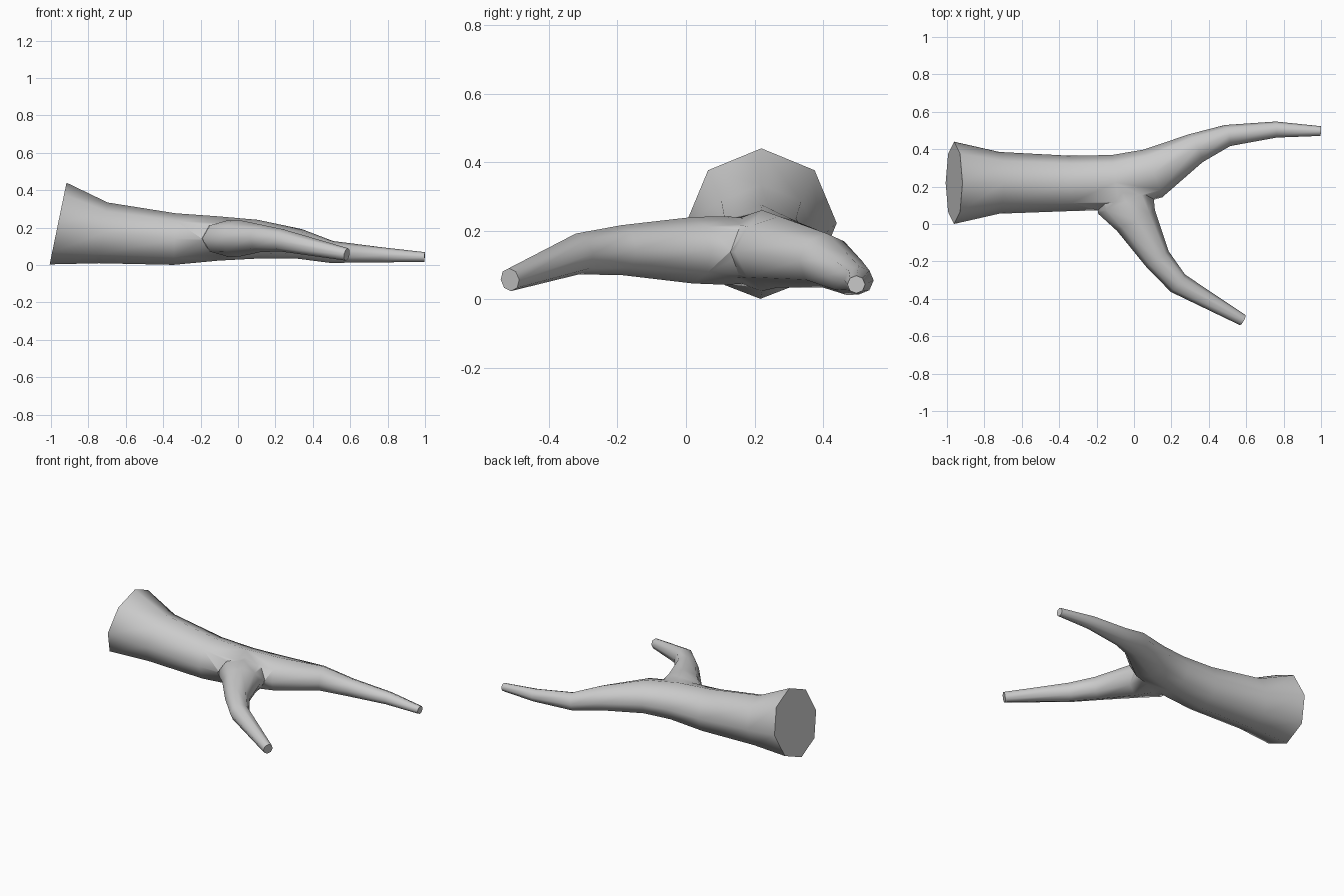
import bpy, bmesh, math
from mathutils import Vector

if "Cube" in bpy.data.objects:
    bpy.data.objects.remove(bpy.data.objects["Cube"], do_unlink=True)

bark = bpy.data.materials.new("grey bark")
bark.use_nodes = True
colour = (0.6, 0.6, 0.6, 1)
bark.diffuse_color = colour
bark.node_tree.nodes["Principled BSDF"].inputs["Base Color"].default_value = colour
SIDES = 8


def limb(name, rings):
    """Sweep an octagon along (x, y, z, half width, half height) rings."""
    bm = bmesh.new()
    centres = [Vector(r[:3]) for r in rings]
    loops = []
    for i, (c, r) in enumerate(zip(centres, rings)):
        before = (c - centres[i - 1]).normalized() if i else Vector()
        after = (centres[i + 1] - c).normalized() if i + 1 < len(rings) else Vector()
        along = (before + after).normalized()
        side = along.cross(Vector((0, 0, 1))).normalized()
        up = side.cross(along)
        angles = [math.tau * k / SIDES for k in range(SIDES)]
        loops.append([bm.verts.new(c + side * r[3] * math.cos(a) + up * r[4] * math.sin(a))
                      for a in angles])
    for a, b in zip(loops, loops[1:]):
        for k in range(SIDES):
            j = (k + 1) % SIDES
            bm.faces.new((a[k], a[j], b[j], b[k]))
    bm.faces.new(loops[0])
    bm.faces.new(loops[-1])
    bmesh.ops.recalc_face_normals(bm, faces=bm.faces)
    mesh = bpy.data.meshes.new(name)
    bm.to_mesh(mesh)
    bm.free()
    mesh.materials.append(bark)
    obj = bpy.data.objects.new(name, mesh)
    bpy.context.collection.objects.link(obj)
    return obj


# Trunk running on into the longer fork
trunk = limb("forked_log", [
    (-0.962, 0.22, 0.222, 0.22, 0.223),
    (-0.72, 0.22, 0.172, 0.165, 0.164),
    (-0.34, 0.217, 0.139, 0.148, 0.138),
    (-0.1, 0.222, 0.142, 0.148, 0.118),
    (0.1, 0.27, 0.138, 0.137, 0.104),
    (0.33, 0.405, 0.113, 0.083, 0.08),
    (0.5, 0.473, 0.07, 0.058, 0.059),
    (0.76, 0.505, 0.055, 0.043, 0.041),
    (0.998, 0.497, 0.043, 0.026, 0.026)])

# Shorter fork, flared where it leaves the trunk
fork = limb("short_fork", [
    (-0.085, 0.23, 0.14, 0.13, 0.09),
    (-0.045, 0.12, 0.142, 0.16, 0.1),
    (0.01, 0.02, 0.143, 0.116, 0.097),
    (0.125, -0.187, 0.143, 0.073, 0.073),
    (0.235, -0.317, 0.132, 0.06, 0.06),
    (0.582, -0.514, 0.057, 0.031, 0.034)])

# Merge the forks into one skin
union = trunk.modifiers.new("join_fork", "BOOLEAN")
union.operation = "UNION"
union.solver = "EXACT"
union.object = fork
bpy.ops.object.select_all(action="DESELECT")
trunk.select_set(True)
bpy.context.view_layer.objects.active = trunk
bpy.ops.object.modifier_apply(modifier=union.name)
bpy.data.objects.remove(fork, do_unlink=True)
bpy.ops.object.shade_smooth_by_angle(angle=math.radians(65))
